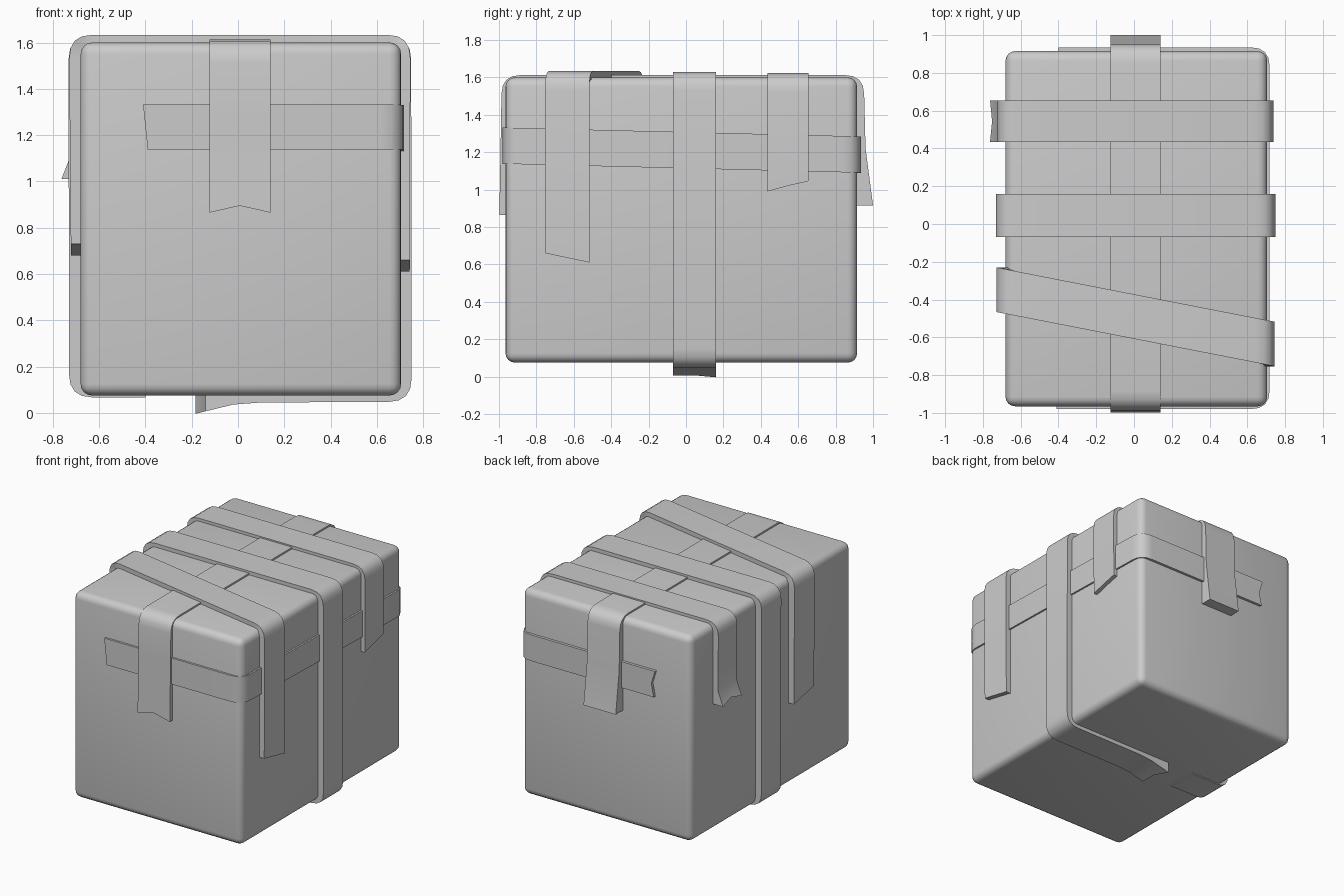
import bpy, bmesh
from mathutils import Vector

if "Cube" in bpy.data.objects:
    bpy.data.objects.remove(bpy.data.objects["Cube"])

LO, HI = Vector((-0.68, -0.965, 0.075)), Vector((0.705, 0.915, 1.6))


def finish(bm, name):
    bmesh.ops.recalc_face_normals(bm, faces=bm.faces)
    me = bpy.data.meshes.new(name)
    bm.to_mesh(me)
    bm.free()
    ob = bpy.data.objects.new(name, me)
    bpy.context.collection.objects.link(ob)
    bpy.ops.object.select_all(action='DESELECT')
    ob.select_set(True)
    bpy.context.view_layer.objects.active = ob
    bpy.ops.object.shade_smooth_by_angle(angle=0.6)
    return ob


def fillet(path, r=0.1, seg=4):
    """Round the sharp corners of a 2D path."""
    pts = [Vector(p) for p in path]
    out = [pts[0]]
    for a, b, c in zip(pts, pts[1:], pts[2:]):
        d0, d1 = (b - a).normalized(), (c - b).normalized()
        if d0.dot(d1) > 0.5:
            out.append(b)
            continue
        p, q = b - d0 * r, b + d1 * r
        for i in range(seg + 1):
            t = i / seg
            out.append(p * (1 - t) ** 2 + b * 2 * t * (1 - t) + q * t * t)
    return out + [pts[-1]]


def tape(name, path, place, start=(0, 0, 0), end=(0, 0, 0)):
    """Strip along path; start/end lengthen each of the 3 columns at the torn ends."""
    pts = fillet(path)
    t0 = (pts[0] - pts[1]).normalized()
    t1 = (pts[-1] - pts[-2]).normalized()
    bm = bmesh.new()
    rings = []
    for i, p in enumerate(pts):
        outer = []
        for k in range(3):
            q = p.copy()
            if i == 0:
                q += t0 * start[k]
            if i == len(pts) - 1:
                q += t1 * end[k]
            outer.append(Vector(place(q.x, q.y, k - 1)))
        # inner side is sunk just below the box surface
        inner = [Vector([min(max(v[j], LO[j] + 0.02), HI[j] - 0.02) for j in range(3)]) for v in outer]
        rings.append([bm.verts.new(v) for v in outer + inner[::-1]])
    for a, b in zip(rings, rings[1:]):
        for j in range(6):
            n = (j + 1) % 6
            bm.faces.new((a[j], a[n], b[n], b[j]))
    for r in (rings[0], rings[-1]):
        bm.faces.new((r[0], r[1], r[4], r[5]))
        bm.faces.new((r[1], r[2], r[3], r[4]))
    return finish(bm, name)


# Rounded box
bm = bmesh.new()
bmesh.ops.create_cube(bm, size=1)
for v in bm.verts:
    v.co = (LO + HI) / 2 + v.co * (HI - LO)
bmesh.ops.bevel(bm, geom=bm.edges[:], offset=0.05, segments=4, profile=0.5, affect='EDGES')
finish(bm, "box")

# Long tape over the top, front to back, with a flared back end
tape("long_tape",
     [(-0.998, 0.865), (-0.99, 1.3), (-0.985, 1.612), (0.95, 1.612), (0.96, 1.22), (1.0, 0.915)],
     lambda u, v, s: (0.008 + 0.132 * s, u, v), start=(0, -0.03, 0))

# Middle tape wrapped all around, with a lifted end underneath
tape("middle_tape",
     [(-0.14, 0.007), (-0.02, 0.036), (0.1, 0.045), (0.75, 0.048), (0.748, 1.628),
      (-0.732, 1.628), (-0.73, 0.067), (-0.4, 0.067)],
     lambda u, v, s: (u, 0.045 + 0.115 * s, v), start=(0, 0, 0.045))

# Rear cross tape with flared left end
tape("rear_tape",
     [(0.735, 1.02), (0.738, 1.622), (-0.725, 1.622), (-0.72, 1.12), (-0.755, 1.03)],
     lambda u, v, s: (u, 0.545 + 0.11 * s, v),
     start=(0.03, 0, -0.025), end=(0.02, -0.01, 0.02))

# Front cross tape, slanted over the top
tape("slanted_tape",
     [(0.742, 0.635), (0.745, 1.633), (-0.73, 1.633), (-0.722, 0.705)],
     lambda u, v, s: (u, -0.49 - 0.195 * min(max(u, -0.74), 0.75) + 0.118 * s, v),
     start=(-0.025, 0, 0.025), end=(-0.025, 0, 0.025))

# Side band around front, right and back
tape("side_band",
     [(-0.40, -0.98), (0.718, -0.98), (0.718, 0.935), (-0.39, 0.935)],
     lambda u, v, s: (u, v, 1.235 - 0.048 * (v + 0.98) / 1.915 + 0.097 * s),
     start=(-0.01, 0, 0.01), end=(0, -0.02, 0.01))
